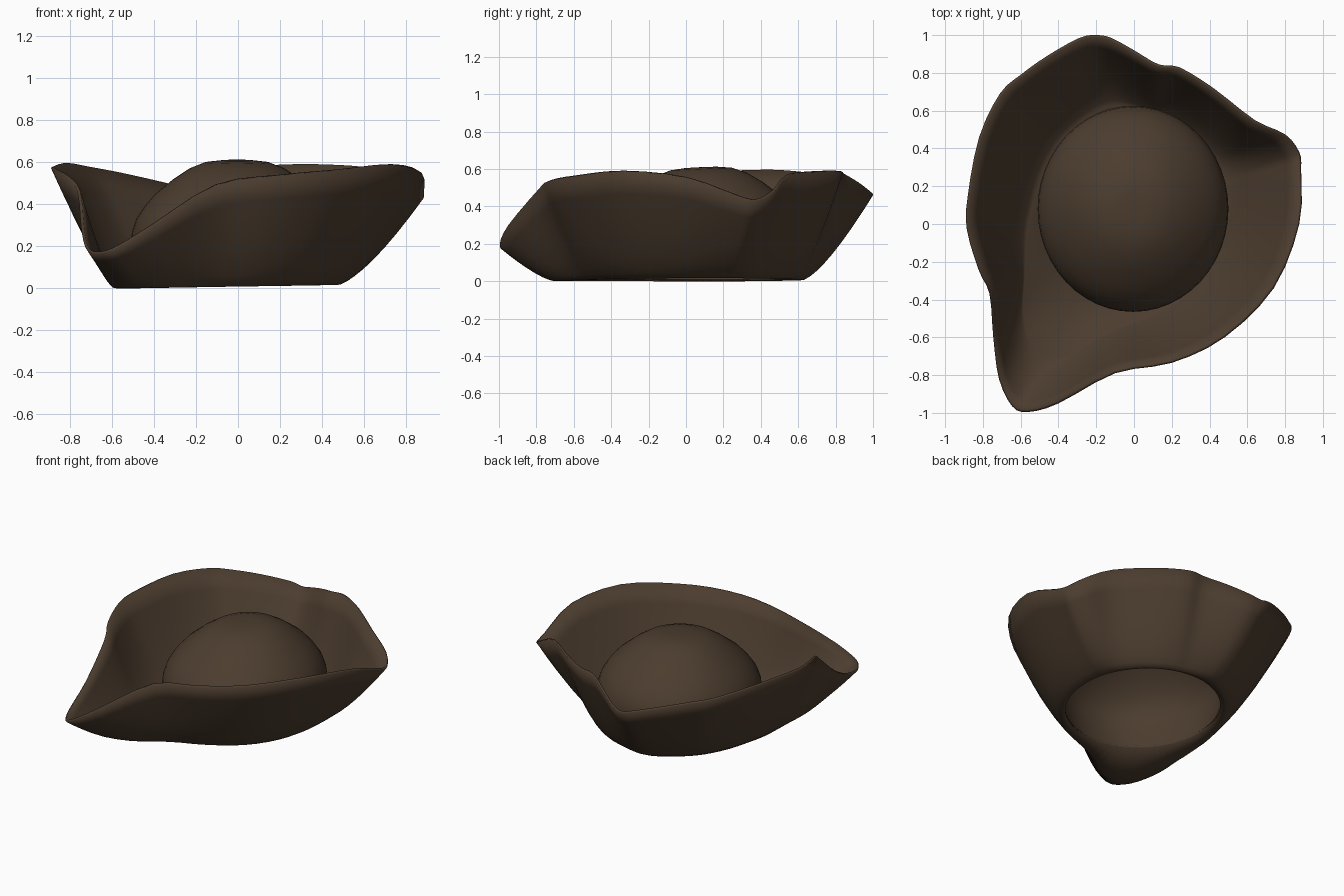
import bpy, math
from mathutils import Vector

if "Cube" in bpy.data.objects:
    bpy.data.objects.remove(bpy.data.objects["Cube"])

brown = bpy.data.materials.new("dark brown felt")
brown.diffuse_color = (0.072, 0.046, 0.028, 1)
brown.use_nodes = True
brown.node_tree.nodes["Principled BSDF"].inputs["Base Color"].default_value = brown.diffuse_color

CX, CY, RX, RY = -0.005, 0.08, 0.505, 0.545   # crown ellipse
HOLE = .93                                   # head opening, share of the crown


def make(name, verts, faces):
    me = bpy.data.meshes.new(name)
    me.from_pydata(verts, [], faces)
    me.materials.append(brown)
    ob = bpy.data.objects.new(name, me)
    bpy.context.collection.objects.link(ob)
    for p in me.polygons:
        p.use_smooth = True
    return ob


# crown: open dome turned from a profile (radius fraction, height), tilted slightly forward
prof = [(HOLE, .02), (.98, .12), (1.0, .22), (.99, .27), (.95, .33), (.88, .385), (.78, .445),
        (.6, .52), (.45, .57), (.3, .60), (.15, .609)]
N = 48
verts, faces = [], []
for r, z in prof:
    for i in range(N):
        a = 2 * math.pi * i / N
        verts.append((CX + RX * r * math.cos(a), CY + RY * r * math.sin(a),
                      z + .04 * r * z * math.sin(a)))
for j in range(len(prof) - 1):
    for i in range(N):
        k = (i + 1) % N
        faces.append((j * N + i, j * N + k, (j + 1) * N + k, (j + 1) * N + i))
top = len(verts)
verts.append((CX, CY, .61))
base = (len(prof) - 1) * N
for i in range(N):
    faces.append((base + i, base + (i + 1) % N, top))
make("crown", verts, faces)

# brim edge, counter-clockwise: x, y, height, flat share of the brim
rim = [(.875, 0, .55, .05), (.885, .28, .45, .06), (.875, .38, .43, .07), (.8, .475, .48, .07),
       (.64, .55, .565, .07), (.42, .72, .585, .07), (.24, .83, .585, .07), (.13, .845, .575, .08),
       (0, .92, .53, .1), (-.12, .985, .48, .12), (-.2, 1.0, .46, .12), (-.29, .985, .48, .12),
       (-.46, .89, .52, .1), (-.6, .79, .55, .09), (-.71, .69, .57, .09), (-.82, .46, .59, .1),
       (-.88, .15, .58, .15), (-.885, -.03, .565, .22), (-.82, -.25, .53, .36), (-.765, -.37, .46, .48),
       (-.745, -.6, .27, .6), (-.715, -.82, .175, .6), (-.645, -.965, .165, .57), (-.56, -.995, .2, .55),
       (-.4, -.95, .3, .5), (-.1, -.79, .49, .33), (.2, -.735, .535, .15), (.48, -.6, .56, .08),
       (.74, -.34, .585, .05)]
SUB = 3
pts = [Vector(p) for p in rim]
edge = []
for i in range(len(pts)):
    p0, p1, p2, p3 = (pts[(i + d) % len(pts)] for d in (-1, 0, 1, 2))
    for s in range(SUB):
        t = s / SUB
        edge.append(p1 + (p2 - p0) * (t / 2) + (2 * p0 - 5 * p1 + 4 * p2 - p3) * (t * t / 2)
                    + (3 * p1 - p0 - 3 * p2 + p3) * (t ** 3 / 2))

# brim: crown edge, flat part, then a curve up to the edge
STEPS = 8
verts, faces = [], []
for e in edge:
    a = math.atan2((e.y - CY) / RY, (e.x - CX) / RX)
    c = Vector((CX + RX * HOLE * math.cos(a), CY + RY * HOLE * math.sin(a), .01))
    r = Vector((e.x, e.y, e.z))
    k = c.lerp(r, e[3])
    k.z = .008 + .01 * e.x
    h = k.lerp(r, .34)
    h.z = .13 * e.z
    c.z = .012 + .01 * c.x
    verts.append(c)
    for s in range(STEPS + 1):
        t = s / STEPS
        verts.append(k * (1 - t) ** 2 + h * 2 * t * (1 - t) + r * t * t)
M, W = len(edge), STEPS + 2
for i in range(M):
    n = (i + 1) % M
    for j in range(W - 1):
        faces.append((i * W + j, i * W + j + 1, n * W + j + 1, n * W + j))
brim = make("folded_brim", verts, faces)
sol = brim.modifiers.new("thickness", 'SOLIDIFY')
sol.thickness = .015
sol.offset = 1
